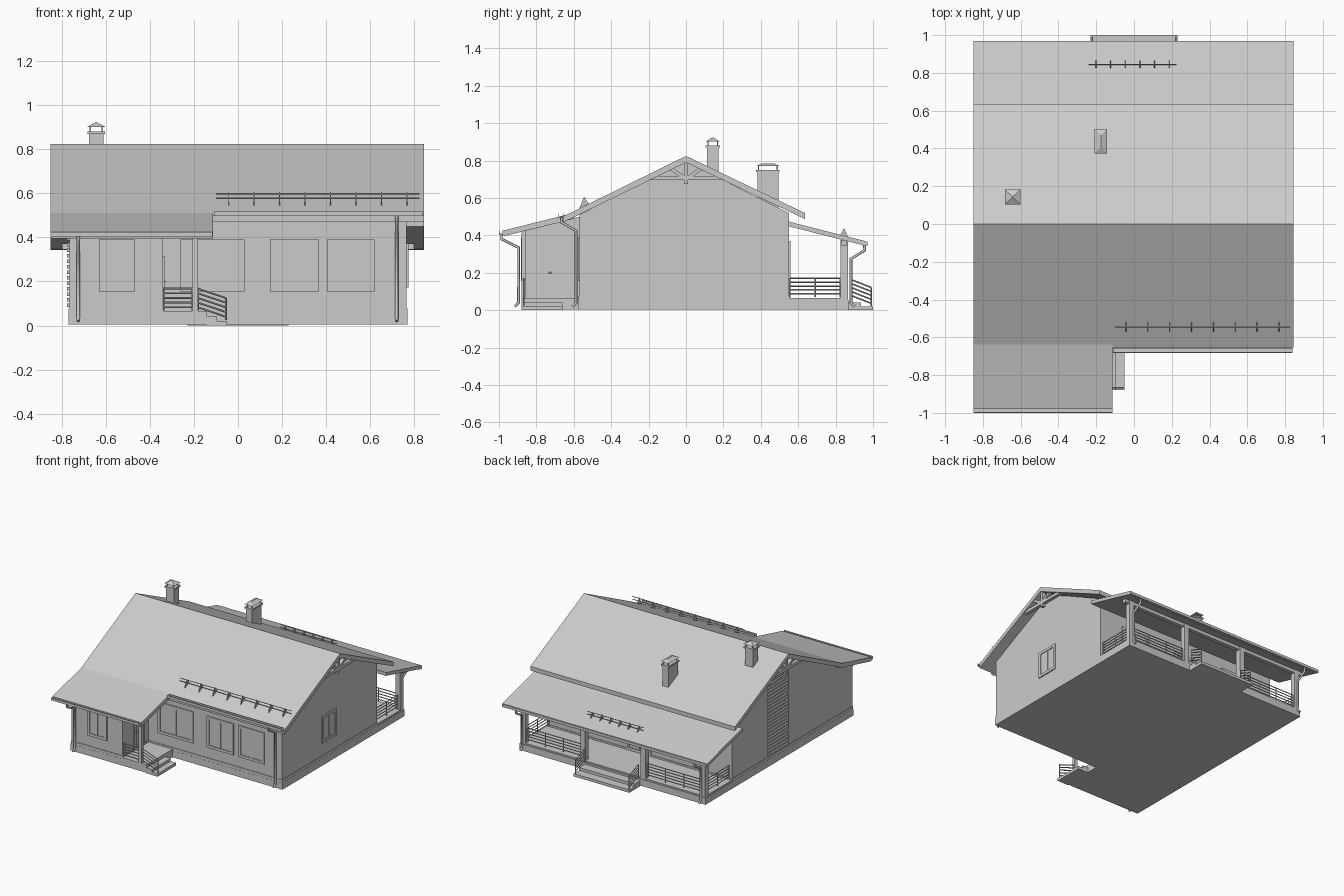
import bpy
from mathutils import Vector

cube = bpy.data.objects.get("Cube")
if cube:
    bpy.data.objects.remove(cube)

grey = bpy.data.materials.new("plain_grey")
grey.use_nodes = True
COLOUR = (0.6, 0.6, 0.6, 1)
grey.diffuse_color = COLOUR
grey.node_tree.nodes["Principled BSDF"].inputs["Base Color"].default_value = COLOUR


def add(name, verts, faces):
    mesh = bpy.data.meshes.new(name)
    mesh.from_pydata(verts, [], faces)
    mesh.materials.append(grey)
    ob = bpy.data.objects.new(name, mesh)
    bpy.context.collection.objects.link(ob)
    return ob


def prism(name, profile, x0, x1):
    """Extrude a clockwise y-z outline along x."""
    n = len(profile)
    verts = [(x, y, z) for x in (x0, x1) for y, z in profile]
    faces = [tuple(range(n)), tuple(range(2 * n - 1, n - 1, -1))]
    faces += [(i, i + n, (i + 1) % n + n, (i + 1) % n) for i in range(n)]
    return add(name, verts, faces)


def box(name, x0, x1, y0, y1, z0, z1):
    return prism(name, [(y0, z0), (y0, z1), (y1, z1), (y1, z0)], x0, x1)


def tube(name, points, r, sides=2):
    curve = bpy.data.curves.new(name, "CURVE")
    curve.dimensions = "3D"
    curve.bevel_depth = r
    curve.bevel_resolution = sides
    curve.use_fill_caps = True
    line = curve.splines.new("POLY")
    line.points.add(len(points) - 1)
    for p, co in zip(line.points, points):
        p.co = (*co, 1)
    curve.materials.append(grey)
    ob = bpy.data.objects.new(name, curve)
    bpy.context.collection.objects.link(ob)


def opening(name, axis, wall, out, a0, a1, z0, z1, mullion=True):
    """Trim frame, sash and pane fixed to a wall facing along an axis."""
    def slab(part, b0, b1, c0, c1, depth):
        d0, d1 = sorted((wall - out * 0.004, wall + out * depth))
        if axis == "y":
            box(f"{name}_{part}", b0, b1, d0, d1, c0, c1)
        else:
            box(f"{name}_{part}", d0, d1, b0, b1, c0, c1)
    t = 0.02
    slab("pane", a0 + t, a1 - t, z0 + t, z1 - t, 0.002)
    slab("trim_side_a", a0, a0 + t, z0, z1, 0.008)
    slab("trim_side_b", a1 - t, a1, z0, z1, 0.008)
    slab("trim_top", a0 + t, a1 - t, z1 - t, z1, 0.008)
    slab("trim_bottom", a0 + t, a1 - t, z0, z0 + t, 0.008)
    if mullion:
        m = (a0 + a1) / 2
        slab("mullion", m - 0.005, m + 0.005, z0 + t, z1 - t, 0.006)


def railing(name, start, end, height=0.1, rails=5):
    """Horizontal or sloping rails between two end balusters."""
    a, b = Vector(start), Vector(end)
    up = Vector((0, 0, height))
    for i in range(rails):
        lift = up * (0.15 + 0.85 * i / (rails - 1))
        tube(f"{name}_rail", [a + lift, b + lift], 0.004, 0)
    count = max(1, round((b - a).length / 0.14))
    for i in range(count + 1):
        p = a.lerp(b, i / count)
        tube(f"{name}_baluster", [p, p + up], 0.004, 0)


# Plinth, porch floor and bands
box("plinth_main", -0.77, 0.77, -0.575, 0.87, 0.005, 0.055)
box("plinth_annex", -0.77, -0.14, -0.88, -0.57, 0.005, 0.055)
box("rear_porch_floor", -0.765, 0.765, 0.55, 0.865, 0.05, 0.065)
box("front_porch_floor", -0.34, -0.14, -0.88, -0.57, 0.05, 0.065)
box("base_band_main", -0.769, 0.769, -0.574, 0.554, 0.05, 0.077)
box("base_band_annex", -0.769, -0.338, -0.879, -0.57, 0.05, 0.077)

# Walls
prism("main_walls", [(-0.57, 0.05), (-0.57, 0.51), (0, 0.795), (0.55, 0.52), (0.55, 0.05)],
      -0.765, 0.765)
prism("annex_walls", [(-0.875, 0.05), (-0.875, 0.425), (-0.65, 0.483), (-0.56, 0.5), (-0.56, 0.05)],
      -0.765, -0.342)

# Roofs
prism("main_roof", [(-0.655, 0.47), (-0.655, 0.502), (0, 0.825), (0.635, 0.52), (0.635, 0.488), (0, 0.79)],
      -0.85, 0.845)
prism("annex_roof", [(-0.98, 0.395), (-0.98, 0.425), (-0.64, 0.51), (-0.6, 0.52), (-0.6, 0.49), (-0.64, 0.478)],
      -0.85, -0.113)
prism("rear_porch_roof", [(0.545, 0.45), (0.545, 0.475), (0.965, 0.368), (0.965, 0.343)],
      -0.85, 0.845)

# Gutters
def gutter(name, x0, x1, y0, y1, z):
    w = 0.004
    box(name + "_base", x0, x1, y0, y1, z, z + w)
    box(name + "_outer", x0, x1, y0, y0 + w, z, z + 0.02)
    box(name + "_inner", x0, x1, y1 - w, y1, z, z + 0.02)

gutter("front_gutter", -0.11, 0.84, -0.682, -0.654, 0.497)
gutter("annex_gutter", -0.85, -0.115, -1.0, -0.975, 0.405)
gutter("rear_gutter", -0.85, 0.845, 0.945, 0.97, 0.345)

# Downpipes
def downpipe(name, x, y_top, z_top, y_wall):
    s = 1 if y_wall > y_top else -1
    tube(name, [(x, y_top, z_top), (x, y_top, z_top - 0.03), (x, y_wall, z_top - 0.075),
                (x, y_wall, 0.04), (x, y_wall - s * 0.02, 0.02)], 0.008)

downpipe("front_downpipe", 0.72, -0.665, 0.5, -0.588)
downpipe("annex_downpipe", -0.725, -0.985, 0.41, -0.895)
for x in (-0.74, 0.74):
    downpipe("rear_downpipe", x, 0.955, 0.35, 0.882)

# Gable trusses
for s in (-1, 1):
    x0, x1 = sorted((s * 0.81, s * 0.835))
    box("gable_tie_beam", x0, x1, -0.205, 0.2, 0.695, 0.718)
    box("gable_king_post", x0, x1, -0.012, 0.012, 0.675, 0.8)
    for t in (-1, 1):
        prism("gable_brace", [(t * 0.01, 0.7), (t * 0.01, 0.72), (t * 0.075, 0.765), (t * 0.09, 0.75)],
              x0, x1)

# Slatted panel on the right gable
for i in range(24):
    z = 0.085 + i * 0.025
    box("gable_slat", -0.777, -0.76, -0.11, 0.13, z, z + 0.014)

# Windows and doors
opening("annex_window", "y", -0.875, -1, -0.63, -0.47, 0.155, 0.39)
for a0, a1 in ((-0.26, 0.03), (0.145, 0.365), (0.405, 0.62)):
    opening("front_window", "y", -0.57, -1, a0, a1, 0.155, 0.39)
opening("side_window", "x", 0.765, 1, -0.105, 0.07, 0.172, 0.372)
opening("entry_door", "x", -0.342, 1, -0.745, -0.63, 0.068, 0.315, False)
tube("door_handle", [(-0.33, -0.735, 0.2), (-0.33, -0.72, 0.2)], 0.004)
opening("rear_door", "y", 0.55, 1, -0.1, 0.1, 0.068, 0.34)
for s in (-1, 1):
    opening("rear_window", "y", 0.55, 1, s * 0.45 - 0.12, s * 0.45 + 0.12, 0.155, 0.37)

# Rear porch posts, beam, railings and steps
for x in (-0.745, -0.25, 0.25, 0.745):
    box("rear_post", x - 0.02, x + 0.02, 0.825, 0.865, 0.06, 0.375)
box("rear_beam", -0.8, 0.8, 0.83, 0.86, 0.345, 0.372)
for s in (-1, 1):
    railing("rear_rail", (s * 0.725, 0.845, 0.072), (s * 0.27, 0.845, 0.072))
    railing("side_rail", (s * 0.745, 0.555, 0.072), (s * 0.745, 0.825, 0.072))
    railing("rear_stair_rail", (s * 0.222, 0.88, 0.065), (s * 0.222, 0.99, 0.022))
box("rear_step_upper", -0.23, 0.23, 0.865, 0.935, 0.0, 0.042)
box("rear_step_lower", -0.23, 0.23, 0.865, 1.0, 0.0, 0.021)

# Front porch post, railings and steps
box("front_post", -0.207, -0.182, -0.88, -0.855, 0.06, 0.43)
railing("front_rail", (-0.34, -0.868, 0.068), (-0.207, -0.868, 0.068))
railing("front_stair_rail", (-0.182, -0.868, 0.068), (-0.055, -0.868, 0.025))
box("front_step_upper", -0.142, -0.095, -0.88, -0.66, 0.0, 0.042)
box("front_step_lower", -0.142, -0.05, -0.88, -0.66, 0.0, 0.021)

# Snow guards
def snow_guard(name, x0, x1, y, z, count, s):
    for dz in (0.0, 0.02):
        tube(name + "_bar", [(x0, y, z + dz), (x1, y, z + dz)], 0.003, 0)
    for i in range(count):
        x = x0 + (x1 - x0) * (i + 0.5) / count
        prism(name + "_bracket", [(y - 0.025, z - 0.02 + s * 0.012), (y, z + 0.028),
                                  (y + 0.025, z - 0.02 - s * 0.012)], x - 0.002, x + 0.002)

snow_guard("front_snow_guard", -0.1, 0.825, -0.545, 0.578, 8, -1)
snow_guard("rear_snow_guard", -0.24, 0.225, 0.845, 0.41, 6, 0.5)

# Chimneys with collar, cap legs and hipped cap
def chimney(name, x, y, w, d, z0, z1, rise):
    box(name + "_stack", x - w, x + w, y - d, y + d, z0, z1)
    box(name + "_collar", x - w - 0.007, x + w + 0.007, y - d - 0.007, y + d + 0.007, z1 - 0.012, z1)
    for i in (-1, 1):
        for j in (-1, 1):
            px, py = x + i * (w - 0.006), y + j * (d - 0.006)
            box(name + "_leg", px - 0.003, px + 0.003, py - 0.003, py + 0.003, z1, z1 + 0.022)
    a, b, z = w + 0.008, d + 0.008, z1 + 0.02
    ridge = max(b - a, 0.001)
    verts = [(x - a, y - b, z), (x + a, y - b, z), (x + a, y + b, z), (x - a, y + b, z),
             (x, y - ridge, z + rise), (x, y + ridge, z + rise)]
    add(name + "_cap", verts, [(3, 2, 1, 0), (0, 1, 4), (1, 2, 5, 4), (2, 3, 5), (3, 0, 4, 5)])

chimney("tall_chimney", -0.643, 0.143, 0.033, 0.031, 0.7, 0.882, 0.022)
chimney("wide_chimney", -0.175, 0.438, 0.025, 0.056, 0.55, 0.75, 0.015)
